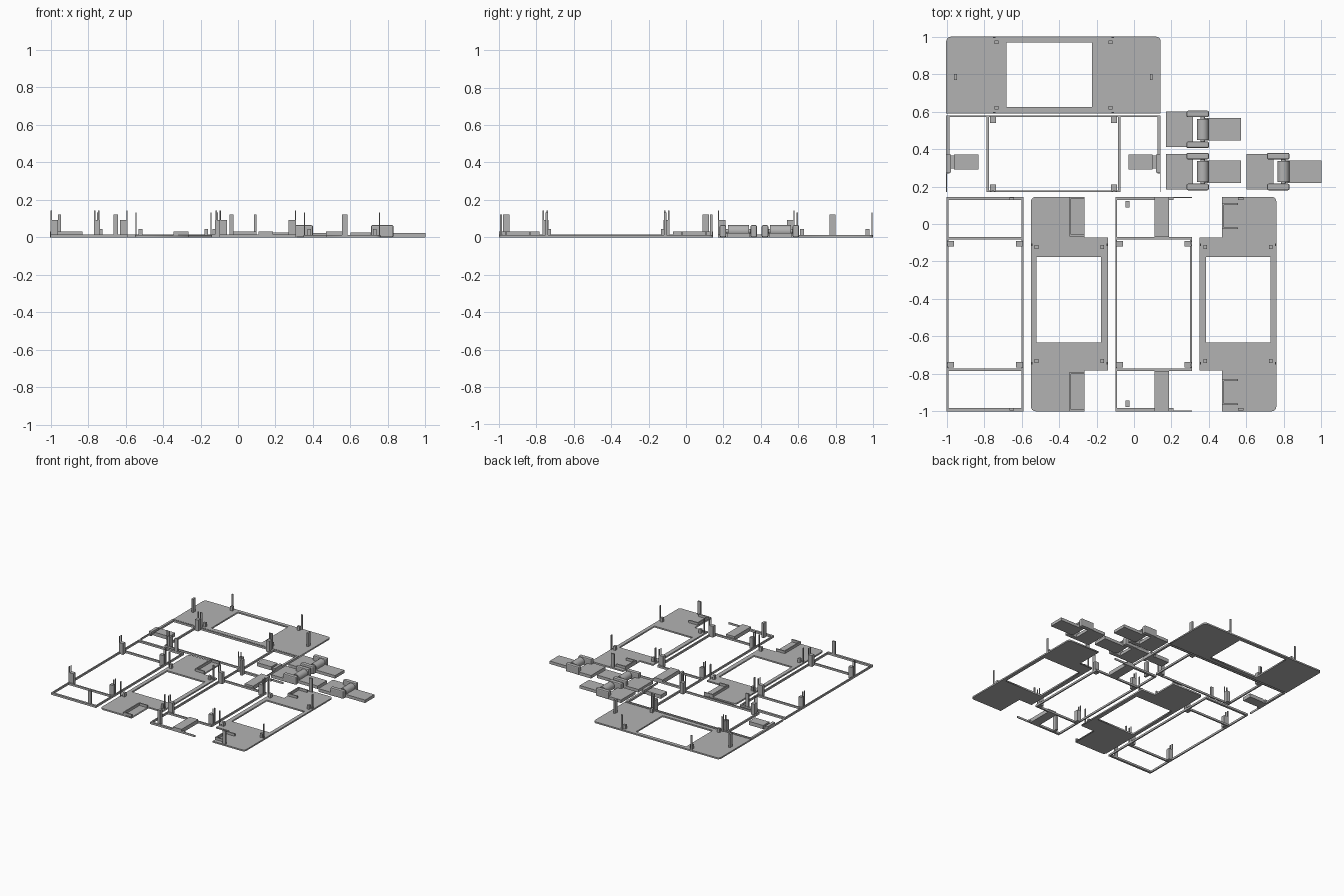
import bpy
import bmesh
import math
from mathutils import Matrix, Vector

cube = bpy.data.objects.get("Cube")
if cube:
    bpy.data.objects.remove(cube)

grey = bpy.data.materials.new("light grey plastic")
grey.use_nodes = True
grey.diffuse_color = (0.45, 0.45, 0.45, 1)
grey.node_tree.nodes["Principled BSDF"].inputs["Base Color"].default_value = (0.45, 0.45, 0.45, 1)

SHEET = 0.012   # floor thickness
HALF = 0.5725   # half length of a panel
WIDE = 0.41     # panel width


def add_object(name, mesh):
    mesh.materials.clear()
    mesh.materials.append(grey)
    ob = bpy.data.objects.new(name, mesh)
    bpy.context.collection.objects.link(ob)
    return ob


def boxes(name, place, spans, z0=0.0):
    """One object of boxes; each span is (u0, u1, v0, v1, top)."""
    bm = bmesh.new()
    for u0, u1, v0, v1, top in spans:
        a, b = place(u0, v0), place(u1, v1)
        size = (abs(b[0] - a[0]), abs(b[1] - a[1]), top - z0)
        mid = ((a[0] + b[0]) / 2, (a[1] + b[1]) / 2, (top + z0) / 2)
        bmesh.ops.create_cube(bm, size=1, matrix=Matrix.Translation(mid) @ Matrix.Diagonal((*size, 1)))
    mesh = bpy.data.meshes.new(name)
    bm.to_mesh(mesh)
    bm.free()
    return add_object(name, mesh)


def sheet(name, place, loops):
    """Flat sheet cut from closed outlines; inner outlines become holes."""
    curve = bpy.data.curves.new(name, 'CURVE')
    curve.dimensions = '2D'
    curve.fill_mode = 'BOTH'
    curve.extrude = SHEET / 2
    for loop in loops:
        spline = curve.splines.new('POLY')
        spline.points.add(len(loop) - 1)
        for point, (u, v) in zip(spline.points, loop):
            point.co = (*place(u, v), 0, 1)
        spline.use_cyclic_u = True
    helper = bpy.data.objects.new(name + "_outline", curve)
    bpy.context.collection.objects.link(helper)
    deps = bpy.context.evaluated_depsgraph_get()
    mesh = bpy.data.meshes.new_from_object(helper.evaluated_get(deps))
    bpy.data.objects.remove(helper)
    mesh.transform(Matrix.Translation((0, 0, SHEET / 2)))
    mesh.name = name
    return add_object(name, mesh)


def upright(x, flip=1):
    """Panel running along y, measured across from x."""
    return lambda u, v: (x + flip * v, -0.4275 + u)


def sideways(y):
    """Panel running along x, measured down from y."""
    return lambda u, v: (-0.43 - u, y - v)


def cover(name, place, end_width=None):
    # Sheet with rounded outer corners, window and optional narrow ends
    r = 0.025
    right = []
    for k in range(5):
        a = math.pi / 2 * k / 4
        right.append((HALF - r + r * math.sin(a), r - r * math.cos(a)))
    if end_width:
        right += [(HALF, end_width), (0.355, end_width), (0.355, WIDE)]
    else:
        right.append((HALF, WIDE))
    outline = right + [(-u, v) for u, v in reversed(right)]
    window = [(-0.205, 0.03), (0.25, 0.03), (0.25, 0.375), (-0.205, 0.375)]
    sheet(name, place, [outline, window])
    # Low pegs and tall thin snap tabs beside the window
    pegs, tabs = [], []
    for u in (-0.304, 0.304):
        for v, edge in ((0.03, 0.002), (WIDE - 0.03, WIDE - 0.008)):
            pegs.append((u - 0.011, u + 0.011, v - 0.01, v + 0.01, 0.045))
            w = u + math.copysign(0.012, u)
            tabs.append((w - 0.007, w + 0.007, edge, edge + 0.006, 0.132))
    boxes(name + "_pegs", place, pegs)
    boxes(name + "_snap_tabs", place, tabs)


def both_ends(spans):
    return spans + [(-b, -a, c, d, t) for a, b, c, d, t in spans]


def frame(name, place, open_side):
    # Rails, crossbars and end bars
    rails = [(-HALF, HALF, 0, 0.01, 0.016)]
    if open_side:
        rails.append((-0.357, 0.357, WIDE - 0.01, WIDE, 0.016))
        ends = [(HALF - 0.018, HALF, 0, 0.31, 0.016), (HALF - 0.005, HALF, 0.3, WIDE, 0.016)]
    else:
        rails.append((-HALF, HALF, WIDE - 0.01, WIDE, 0.016))
        ends = [(HALF - 0.018, HALF, 0, WIDE, 0.016)]
    ends.append((0.345, 0.357, 0, WIDE, 0.016))
    boxes(name + "_bars", place, rails + both_ends(ends))
    # Corner blocks, each with a pair of thin upright prongs
    blocks, prongs = [], []
    for v0, v1, edge in ((0.005, 0.04, 0.0), (WIDE - 0.04, WIDE - 0.005, WIDE - 0.006)):
        blocks.append((0.308, 0.338, v0, v1, 0.092))
        for u in (0.31, 0.332):
            prongs.append((u, u + 0.008, edge, edge + 0.006, 0.142))
    boxes(name + "_corner_blocks", place, both_ends(blocks))
    boxes(name + "_prongs", place, both_ends(prongs))


# Long covers and the side panels that mate with them
cover("back_cover", sideways(1.0))
cover("middle_cover", upright(-0.55), 0.285)
cover("left_cover", upright(0.76, -1), 0.29)
frame("back_frame", sideways(0.58), True)
frame("right_frame", upright(-1.0), False)
frame("middle_frame", upright(-0.1), True)

# Tall end posts
boxes("back_cover_posts", sideways(1.0), both_ends([(0.515, 0.53, 0.2, 0.232, 0.122)]))
boxes("right_frame_posts", upright(-1.0), both_ends([(0.555, 0.568, 0.335, 0.36, 0.122)]))
boxes("middle_frame_posts", upright(-0.1), both_ends([(0.515, 0.55, 0.055, 0.075, 0.122)]))
boxes("left_cover_posts", upright(0.76, -1), both_ends([(0.555, 0.568, 0.175, 0.205, 0.122)]))

# Shallow latch trays: three raised rims on the cover ends
for name, place, u0, u1, v0, v1 in (
        ("middle_cover_trays", upright(-0.55), 0.362, HALF, 0.205, 0.285),
        ("left_cover_trays", upright(0.76, -1), 0.4, 0.54, 0.205, 0.29)):
    inner = v0 if name.startswith("middle") else v1 - 0.01
    boxes(name, place, both_ends([
        (u0, u1, inner, inner + 0.01, 0.032),
        (u0, u0 + 0.01, v0, v1, 0.032),
        (u1 - 0.01, u1, v0, v1, 0.032)]))

# Latch pads on the frames
boxes("middle_frame_pads", upright(-0.1), both_ends([(0.357, HALF, 0.21, 0.287, 0.032)]))
boxes("back_frame_pads", sideways(0.58), both_ends([
    (0.4, 0.53, 0.21, 0.29, 0.03), (0.525, 0.56, 0.215, 0.285, 0.016),
    (0.548, HALF, 0.21, 0.305, 0.032)]))


def clip(name, x, y):
    place = lambda u, v: (x + u, y + v)
    # Base with two raised cheeks
    boxes(name + "_base", place, [(0, 0.145, 0.005, 0.195, 0.025)])
    cheeks = boxes(name + "_cheeks", place, [
        (0.11, 0.23, 0, 0.035, 0.065), (0.11, 0.23, 0.165, 0.2, 0.065)])
    bevel = cheeks.modifiers.new("rounded", 'BEVEL')
    bevel.width = 0.008
    bevel.segments = 2
    # Hinge barrel carrying a flat tongue
    bm = bmesh.new()
    spin = Matrix.Translation((x + 0.197, y + 0.1, 0.033)) @ Matrix.Rotation(math.pi / 2, 4, 'X')
    bmesh.ops.create_cone(bm, cap_ends=True, segments=24, radius1=0.032, radius2=0.032,
                          depth=0.112, matrix=spin)
    bmesh.ops.create_cone(bm, cap_ends=True, segments=16, radius1=0.012, radius2=0.012,
                          depth=0.14, matrix=spin)
    mesh = bpy.data.meshes.new(name + "_hinge_barrel")
    bm.to_mesh(mesh)
    bm.free()
    barrel = add_object(name + "_hinge_barrel", mesh)
    bpy.ops.object.select_all(action='DESELECT')
    barrel.select_set(True)
    bpy.context.view_layer.objects.active = barrel
    bpy.ops.object.shade_smooth_by_angle(angle=math.radians(35))
    boxes(name + "_tongue", place, [(0.2, 0.4, 0.04, 0.16, 0.024)])


for label, cx, cy in (("back_clip", 0.17, 0.405), ("front_clip", 0.17, 0.18), ("left_clip", 0.6, 0.18)):
    clip(label, cx, cy)
